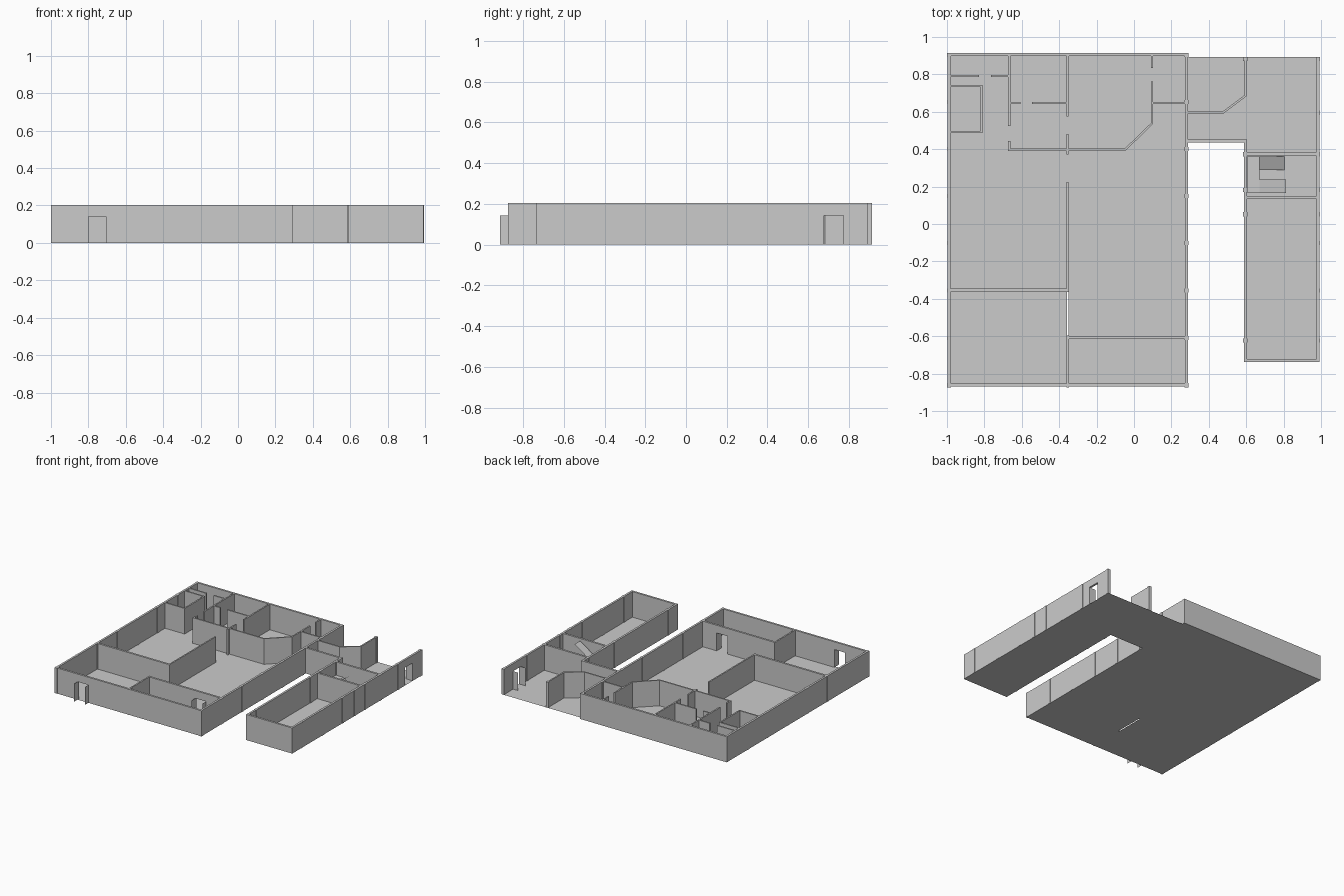
import bpy, bmesh
from mathutils import Vector

if "Cube" in bpy.data.objects:
    bpy.data.objects.remove(bpy.data.objects["Cube"])

H, DOOR = 0.203, 0.142      # wall height, door head height
OUT, INN = 0.016, 0.011     # outer and inner wall thickness
W, M, E = -0.99, -0.355, 0.28          # main block wall lines in x
WL, WR = 0.595, 0.984                  # side wing wall lines in x
N, S = 0.906, -0.862                   # main block wall lines in y


def finish(name, bm):
    bmesh.ops.recalc_face_normals(bm, faces=bm.faces[:])
    me = bpy.data.meshes.new(name)
    bm.to_mesh(me)
    bm.free()
    ob = bpy.data.objects.new(name, me)
    bpy.context.collection.objects.link(ob)
    return ob


def add_wall(bm, pts, t, z0=0.0, z1=H):
    """Upright wall along a polyline, with mitred corners and closed ends."""
    p = [Vector(q) for q in pts]
    rings = []
    for i, c in enumerate(p):
        a = (c - p[i - 1]).normalized() if i else (p[1] - c).normalized()
        b = (p[i + 1] - c).normalized() if i < len(p) - 1 else a
        na, nb = Vector((-a.y, a.x)), Vector((-b.y, b.x))
        off = (na + nb) * (t / 2 / (1 + na.dot(nb)))
        l, r = c + off, c - off
        rings.append([bm.verts.new((q.x, q.y, z))
                      for q, z in ((l, z0), (r, z0), (r, z1), (l, z1))])
    for u, v in zip(rings, rings[1:]):
        for k in range(4):
            bm.faces.new((u[k], u[(k + 1) % 4], v[(k + 1) % 4], v[k]))
    bm.faces.new(rings[0])
    bm.faces.new(rings[-1])


def walls(name, paths, t):
    bm = bmesh.new()
    for path in paths:
        add_wall(bm, path, t)
    return finish(name, bm)


def door_wall(name, a, d0, d1, b, t):
    """Straight wall with a door opening between d0 and d1."""
    bm = bmesh.new()
    add_wall(bm, (a, d0), t)
    add_wall(bm, (d1, b), t)
    add_wall(bm, (d0, d1), t, DOOR)
    return finish(name, bm)


def quads(name, faces):
    bm = bmesh.new()
    for f in faces:
        bm.faces.new([bm.verts.new(v) for v in f])
    return finish(name, bm)


def rect(x0, y0, x1, y1, z=0.0):
    return [(x0, y0, z), (x1, y0, z), (x1, y1, z), (x0, y1, z)]


def upright(x0, y0, x1, y1):
    return [(x0, y0, 0), (x1, y1, 0), (x1, y1, DOOR), (x0, y0, DOOR)]


# Floor, with a narrow slit where the two southern halls meet
quads("floor", [rect(-0.998, -0.87, -0.358, 0.914),
                rect(-0.358, -0.355, -0.351, 0.914),
                rect(-0.358, -0.87, -0.351, -0.602),
                rect(-0.351, -0.87, 0.288, 0.914),
                rect(0.288, 0.439, 0.588, 0.893),
                rect(0.588, -0.737, 0.992, 0.893)])

# Main block outer walls
walls("main_outer_wall", [((-0.80, S), (W, S), (W, N), (E, N), (E, S), (-0.705, S))], OUT)
lintel = bmesh.new()
add_wall(lintel, ((-0.80, S), (-0.705, S)), OUT, DOOR)
finish("front_door_lintel", lintel)

# Side wing walls: open to the north
walls("wing_outer_wall", [((E, 0.445), (WL, 0.445), (WL, -0.729), (WR, -0.729), (WR, 0.3))], OUT)
door_wall("wing_east_wall", (WR, 0.3), (WR, 0.678), (WR, 0.773), (WR, 0.893), OUT)
walls("stair_room_walls", [((WL, 0.375), (WR, 0.375)), ((WL, 0.141), (WR, 0.141))], OUT)
walls("wing_angled_wall", [((E, 0.595), (0.475, 0.595), (WL, 0.685), (WL, 0.893))], INN)

# Main block partitions; gaps between paths are full-height openings
walls("spine_wall", [((M, N), (M, 0.575)), ((M, 0.482), (M, 0.372)),
                     ((M, 0.225), (M, -0.36)), ((M, -0.60), (M, S))], INN)
walls("south_west_partition", [((W, -0.353), (M, -0.353))], OUT)
door_wall("south_east_partition", (M, -0.607), (0.055, -0.607), (0.15, -0.607), (E, -0.607), OUT)
walls("north_angled_partition", [
    ((-0.667, 0.445), (-0.667, 0.397), (-0.048, 0.397), (0.096, 0.537), (0.096, 0.762)),
    ((0.096, 0.835), (0.096, N)), ((0.096, 0.648), (E, 0.648))], INN)
walls("north_west_partitions", [
    ((-0.667, N), (-0.667, 0.525)),
    ((-0.667, 0.648), (-0.606, 0.648)), ((-0.546, 0.648), (M, 0.648)),
    ((W, 0.792), (-0.83, 0.792)), ((-0.765, 0.792), (-0.667, 0.792)),
    ((W, 0.738), (-0.815, 0.738), (-0.815, 0.492), (W, 0.492))], INN)

# Columns along the outer walls and spine
col = bmesh.new()
grid_y = (N - 0.003, 0.652, 0.40, 0.15, -0.102, -0.355, -0.609, S)
spots = [(x, y) for x in (W + 0.001, E) for y in grid_y]
spots += [(M, N - 0.003), (M, 0.648), (M, -0.353), (M, -0.607), (M, S)]
spots += [(WR, y) for y in (0.882, 0.595, 0.373, 0.182, 0.052, -0.102, -0.355, -0.623)]
spots += [(WL, y) for y in (0.882, 0.373, 0.182, 0.052, -0.623)]
for x, y in spots:
    s = 0.014 if x == M else 0.022
    add_wall(col, ((x, y - 0.011), (x, y + 0.011)), s)
finish("columns", col)

# Open door leaves, thin sheets on both sides of each doorway
quads("front_door_leaves", [upright(x, -0.87, x, -0.914) for x in (-0.80, -0.705)])
quads("inner_door_leaves", [upright(x, -0.615, x, -0.66) for x in (0.055, 0.15)])
quads("east_door_leaves", [upright(0.98, y, 0.935, y) for y in (0.678, 0.775)])

# U-shaped stair: ramp up to a landing, then ramp back to wall height
mid, top = 0.1, 0.195
quads("stair", [rect(0.607, 0.167, 0.672, 0.362, mid),
                [(0.672, 0.29, mid), (0.805, 0.29, 0), (0.805, 0.362, 0), (0.672, 0.362, mid)],
                [(0.672, 0.167, mid), (0.812, 0.167, top), (0.812, 0.237, top), (0.672, 0.237, mid)]])
